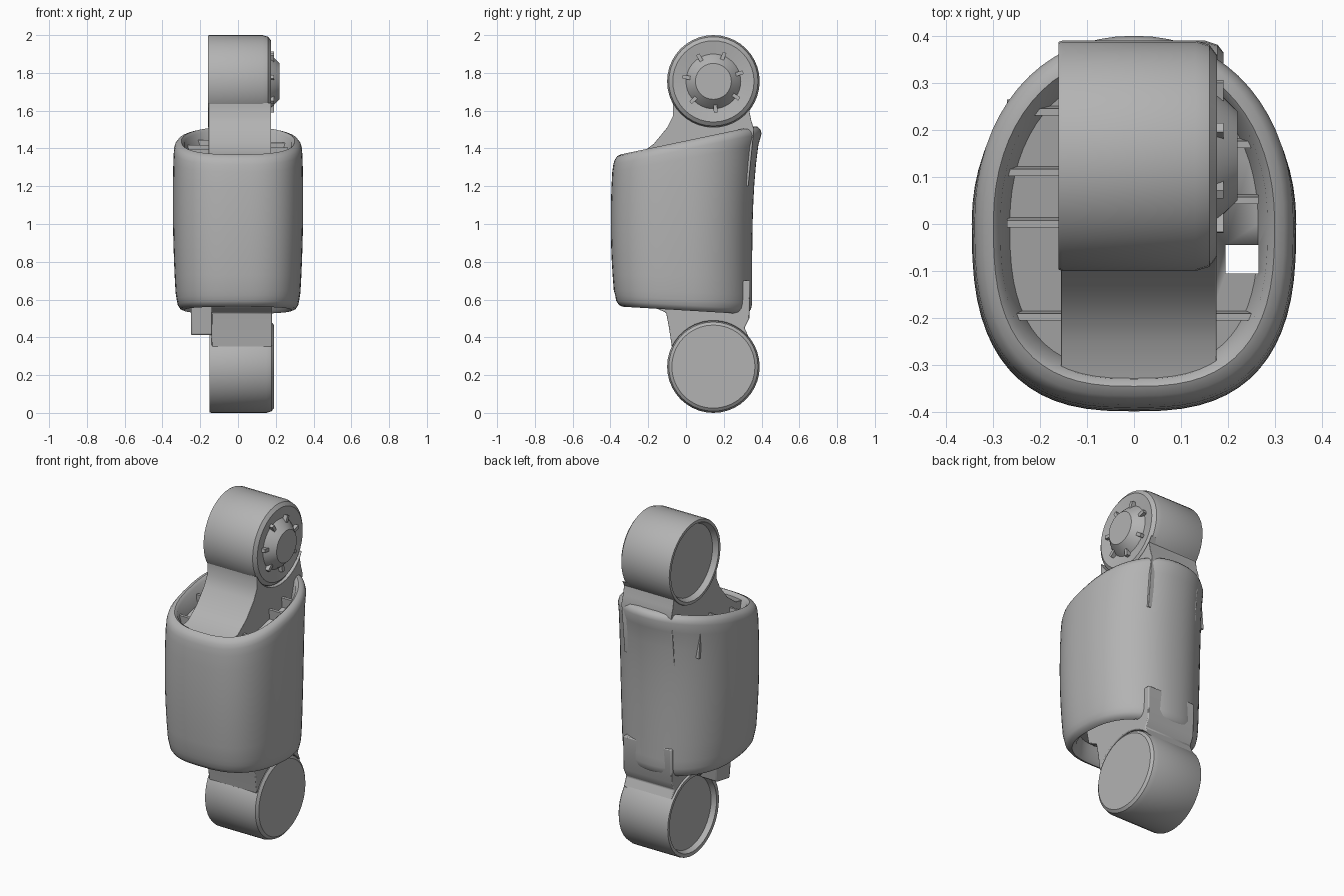
import bpy, bmesh
from math import sin, cos, pi, radians
from mathutils import Matrix

if "Cube" in bpy.data.objects:
    bpy.data.objects.remove(bpy.data.objects["Cube"], do_unlink=True)

grey = bpy.data.materials.new("mid grey")
grey.use_nodes = True
GREY = (0.45, 0.45, 0.45, 1)
grey.diffuse_color = GREY
grey.node_tree.nodes["Principled BSDF"].inputs["Base Color"].default_value = GREY


def finish(name, bm, angle=35):
    bmesh.ops.recalc_face_normals(bm, faces=bm.faces)
    mesh = bpy.data.meshes.new(name)
    bm.to_mesh(mesh)
    bm.free()
    ob = bpy.data.objects.new(name, mesh)
    bpy.context.collection.objects.link(ob)
    mesh.materials.append(grey)
    bpy.ops.object.select_all(action='DESELECT')
    ob.select_set(True)
    bpy.context.view_layer.objects.active = ob
    bpy.ops.object.shade_smooth_by_angle(angle=radians(angle))
    return ob


def loft(bm, rings):
    loops = [[bm.verts.new(p) for p in ring] for ring in rings]
    n = len(loops[0])
    for a, b in zip(loops, loops[1:]):
        for i in range(n):
            j = (i + 1) % n
            bm.faces.new((a[i], a[j], b[j], b[i]))
    bm.faces.new(loops[0])
    bm.faces.new(loops[-1])


def box(name, lo, hi, tilt=0):
    bm = bmesh.new()
    bmesh.ops.create_cube(bm, size=1)
    size = [b - a for a, b in zip(lo, hi)]
    mid = [(a + b) / 2 for a, b in zip(lo, hi)]
    bm.transform(Matrix.Translation(mid) @ Matrix.Rotation(tilt, 4, 'X')
                 @ Matrix.Diagonal((*size, 1)))
    return finish(name, bm)


def drum(name, z, profile, n=40):
    """Lathe (x, radius) pairs about a left-right axle."""
    bm = bmesh.new()
    loft(bm, [[(x, 0.145 + r * cos(2 * pi * i / n), z + r * sin(2 * pi * i / n))
               for i in range(n)] for x, r in profile])
    return finish(name, bm)


def plate(name, x0, x1, outline, bevel):
    """Extrude a (y, z) outline from x0 to x1."""
    bm = bmesh.new()
    loft(bm, [[(x, y, z) for y, z in outline] for x in (x0, x1)])
    ob = finish(name, bm)
    mod = ob.modifiers.new("soft edges", 'BEVEL')
    mod.width = bevel
    mod.segments = 2
    mod.limit_method = 'ANGLE'
    mod.angle_limit = radians(50)
    return ob


# Oval sleeve: slanted top, rolled rims, shallow pockets at both ends
def sleeve_ring(t, inset, lift, n=64):
    bulge = 4 * t * (1 - t)
    rx = 0.325 + 0.014 * t + 0.012 * bulge - inset
    front = 0.375 + 0.01 * t + 0.018 * bulge - inset
    back = 0.35 + 0.05 * t ** 4 - inset
    ring = []
    for i in range(n):
        c, s = cos(2 * pi * i / n), sin(2 * pi * i / n)
        e = 2 / 2.7 if s < 0 else 2 / 2.15
        x = rx * abs(c) ** e * (1 if c > 0 else -1)
        y = back * abs(s) ** e if s > 0 else -front * abs(s) ** e
        low = 0.55 - 0.06 * y
        high = 1.435 + 0.21 * y
        ring.append((x, y, low + (high - low) * t + lift))
    return ring


bm = bmesh.new()
sections = [(0, 0.075, 0.09), (0, 0.06, 0.01), (0, 0.04, -0.008), (0, 0.02, 0),
            (0, 0.006, 0.02), (0, 0, 0.05)]
sections += [(k / 10, 0, 0) for k in range(1, 10)]
sections += [(1, 0, -0.04), (1, 0.006, -0.018), (1, 0.02, 0), (1, 0.04, 0.006),
             (1, 0.055, -0.008), (1, 0.075, -0.1)]
loft(bm, [sleeve_ring(*s) for s in sections])
sleeve = finish("sleeve", bm, 45)

# Slot running through the sleeve beside the link
cutter = box("slot_cutter", (0.195, -0.105, 0.3), (0.265, -0.045, 1.8))
cutter.hide_render = True
cutter.hide_viewport = True
cutter.display_type = 'WIRE'
cut = sleeve.modifiers.new("slot", 'BOOLEAN')
cut.object = cutter
cut.solver = 'EXACT'

# Round joint ends with a recessed left-hand face
UP, DOWN = 1.755, 0.245
drum("upper_joint", UP, [(-0.125, 0.01), (-0.13, 0.21), (-0.16, 0.225), (-0.16, 0.242),
                         (-0.152, 0.245), (0.13, 0.245), (0.16, 0.236), (0.176, 0.215),
                         (0.165, 0.145), (0.185, 0.13), (0.22, 0.095), (0.22, 0.01)])
drum("lower_joint", DOWN, [(-0.12, 0.01), (-0.12, 0.21), (-0.148, 0.222), (-0.15, 0.242),
                           (-0.142, 0.245), (0.15, 0.245), (0.178, 0.236), (0.19, 0.22),
                           (0.19, 0.01)])

# Small ribs round the axle boss
for k in range(7):
    bm = bmesh.new()
    bmesh.ops.create_cube(bm, size=1)
    bm.transform(Matrix.Translation((0.175, 0.145, UP))
                 @ Matrix.Rotation(2 * pi * k / 7 + 0.3, 4, 'X')
                 @ Matrix.Translation((0, 0.135, 0)) @ Matrix.Diagonal((0.03, 0.06, 0.02, 1)))
    finish("boss_rib", bm)


# Necks wrap the drums and run into the sleeve
def hug(z, start, end, n=14):
    return [(0.145 + 0.242 * cos(radians(start + (end - start) * i / n)),
             z + 0.242 * sin(radians(start + (end - start) * i / n))) for i in range(n + 1)]


plate("upper_neck", -0.155, 0.175,
      hug(UP, 208, 330) + [(0.335, 1.6), (0.345, 1.55), (0.36, 1.5), (0.33, 1.2), (-0.35, 1.2),
                           (-0.35, 1.345), (-0.25, 1.365), (-0.17, 1.425), (-0.1, 1.51),
                           (-0.07, 1.57)], 0.012)
plate("lower_neck", -0.14, 0.18,
      hug(DOWN, 155, 38) + [(0.31, 0.45), (0.335, 0.5), (0.34, 0.7), (-0.2, 0.7),
                            (-0.17, 0.56), (-0.105, 0.53), (-0.09, 0.45)], 0.012)

# Webs inside the pockets, and the lug under the sleeve
for y in (-0.2, 0.0, 0.11, 0.24):
    box("left_web", (-0.27, y, 1.25), (-0.15, y + 0.015, 1.395 + 0.21 * y), 0.1)
for y in (-0.2, 0.05, 0.17):
    box("right_web", (0.17, y, 1.25), (0.265, y + 0.015, 1.395 + 0.21 * y), 0.1)
plate("lower_lug", -0.25, -0.13, [(-0.06, 0.41), (0.06, 0.43), (0.09, 0.64), (-0.09, 0.64)], 0.01)
